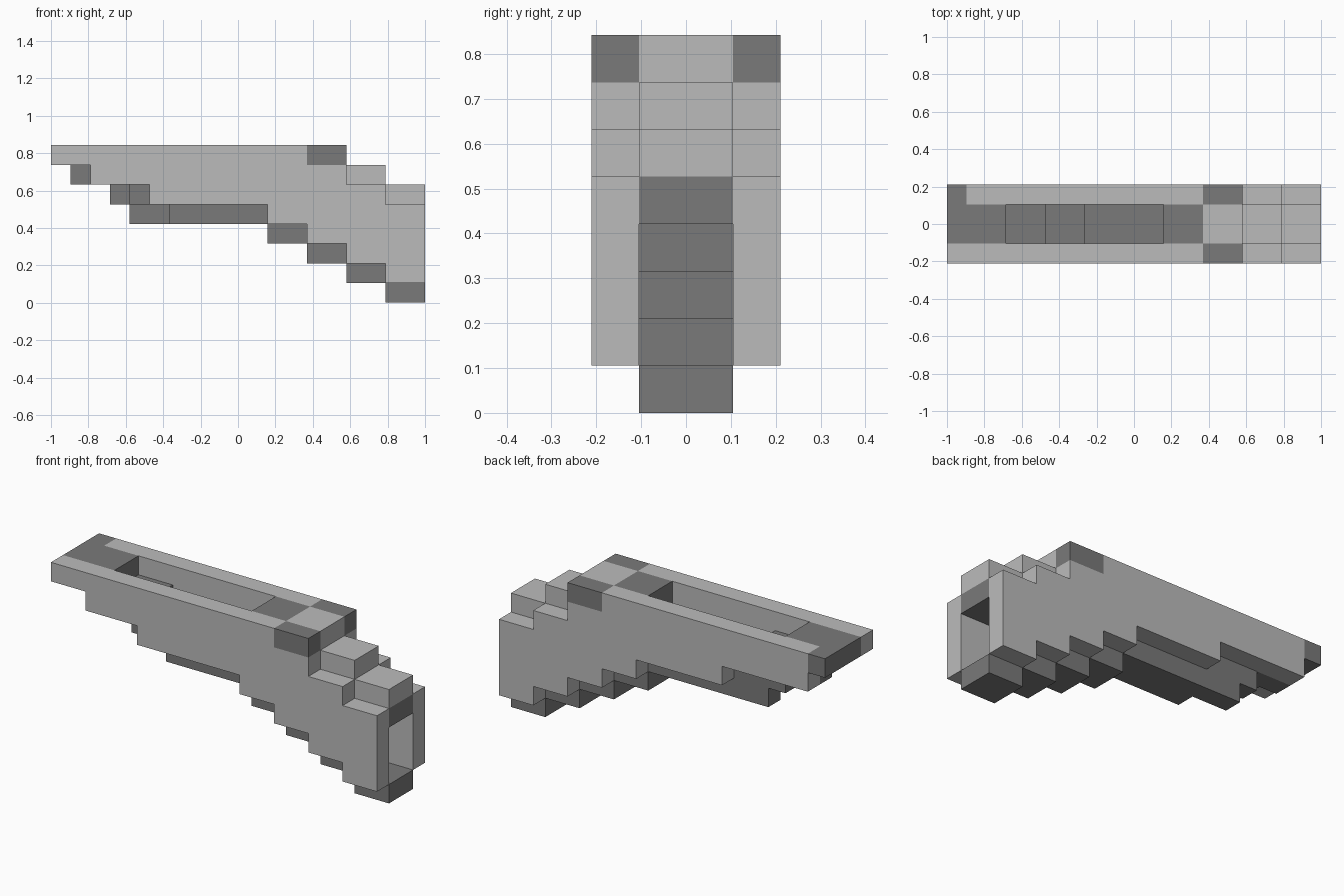
import bpy
import bmesh
from mathutils import Vector

if "Cube" in bpy.data.objects:
    bpy.data.objects.remove(bpy.data.objects["Cube"], do_unlink=True)

LENGTH, WIDTH = 19, 4          # overall size in blocks
UNIT = 2 / LENGTH


def make_material(name, value):
    mat = bpy.data.materials.new(name)
    mat.use_nodes = True
    colour = (value, value, value, 1)
    mat.diffuse_color = colour
    mat.node_tree.nodes["Principled BSDF"].inputs["Base Color"].default_value = colour
    return mat


light = make_material("light grey", 0.50)
dark = make_material("dark grey", 0.195)


def rows(depths, levels):
    """Blocks for rows given as level: (first, last), repeated at each depth."""
    return {(x, y, z) for y in depths
            for z, (first, last) in levels.items()
            for x in range(first, last + 1)}


parts = {}
INNER, OUTER = (1, 2), (0, 3)

# Raised corner pads and the dark back corner
parts["corner_pads"] = (dark, rows(OUTER, {7: (13, 14)}))
parts["tip_corner"] = (dark, rows((3,), {7: (0, 0)}))

# Stepped side walls, slightly different along their lower edge
shared = {4: (11, 18), 3: (13, 18), 2: (15, 18), 1: (17, 18)}
front = rows((0,), {7: (0, 12), 6: (2, 14), 5: (5, 16), **shared})
back = rows((3,), {7: (1, 12), 6: (1, 14), 5: (6, 16), **shared})
parts["front_wall"] = (light, front)
parts["back_wall"] = (light, back)

# Dark core: tip deck, slot floor, bridge, cavity ceiling and staircase
parts["tip_deck"] = (dark, rows(INNER, {7: (0, 2)}))
parts["slot_floor"] = (dark, rows((1,), {6: (2, 4), 5: (4, 6), 4: (6, 10)})
                       | rows((2,), {6: (1, 4), 5: (3, 6), 4: (4, 10)}))
parts["bridge"] = (dark, rows(INNER, {z: (11, 12) for z in range(4, 8)}))
parts["cavity_ceiling"] = (dark, rows(INNER, {4: (13, 18)}))
parts["staircase"] = (dark, rows(INNER, {z: (17 - 2 * z, 18 - 2 * z) for z in range(4)}))

# Light stepped ridge on top of the thick end
parts["stepped_ridge"] = (light, rows(INNER, {7: (13, 14), 6: (13, 16), 5: (13, 18)}))

solid = set().union(*(cells for _, cells in parts.values()))


def exposed_faces(bm, cell):
    """Add the sides of a block that are not covered by another block."""
    centre = Vector(cell) + Vector((0.5, 0.5, 0.5))
    for axis in range(3):
        for sign in (-1, 1):
            normal = Vector((0, 0, 0))
            normal[axis] = sign
            if tuple(c + int(n) for c, n in zip(cell, normal)) in solid:
                continue
            u = Vector((0, 0, 0))
            u[(axis + 1) % 3] = 0.5
            v = normal.cross(u)
            middle = centre + normal * 0.5
            corners = (middle - u - v, middle + u - v, middle + u + v, middle - u + v)
            bm.faces.new([bm.verts.new(
                ((p.x - LENGTH / 2) * UNIT, (p.y - WIDTH / 2) * UNIT, p.z * UNIT))
                for p in corners])


# Turn every part into a clean flat-faced mesh
for name, (mat, cells) in parts.items():
    bm = bmesh.new()
    for cell in sorted(cells):
        exposed_faces(bm, cell)
    bmesh.ops.remove_doubles(bm, verts=bm.verts, dist=UNIT / 100)
    bmesh.ops.dissolve_limit(bm, angle_limit=0.01, verts=bm.verts, edges=bm.edges)
    mesh = bpy.data.meshes.new(name)
    bm.to_mesh(mesh)
    bm.free()
    mesh.materials.append(mat)
    bpy.context.scene.collection.objects.link(bpy.data.objects.new(name, mesh))
